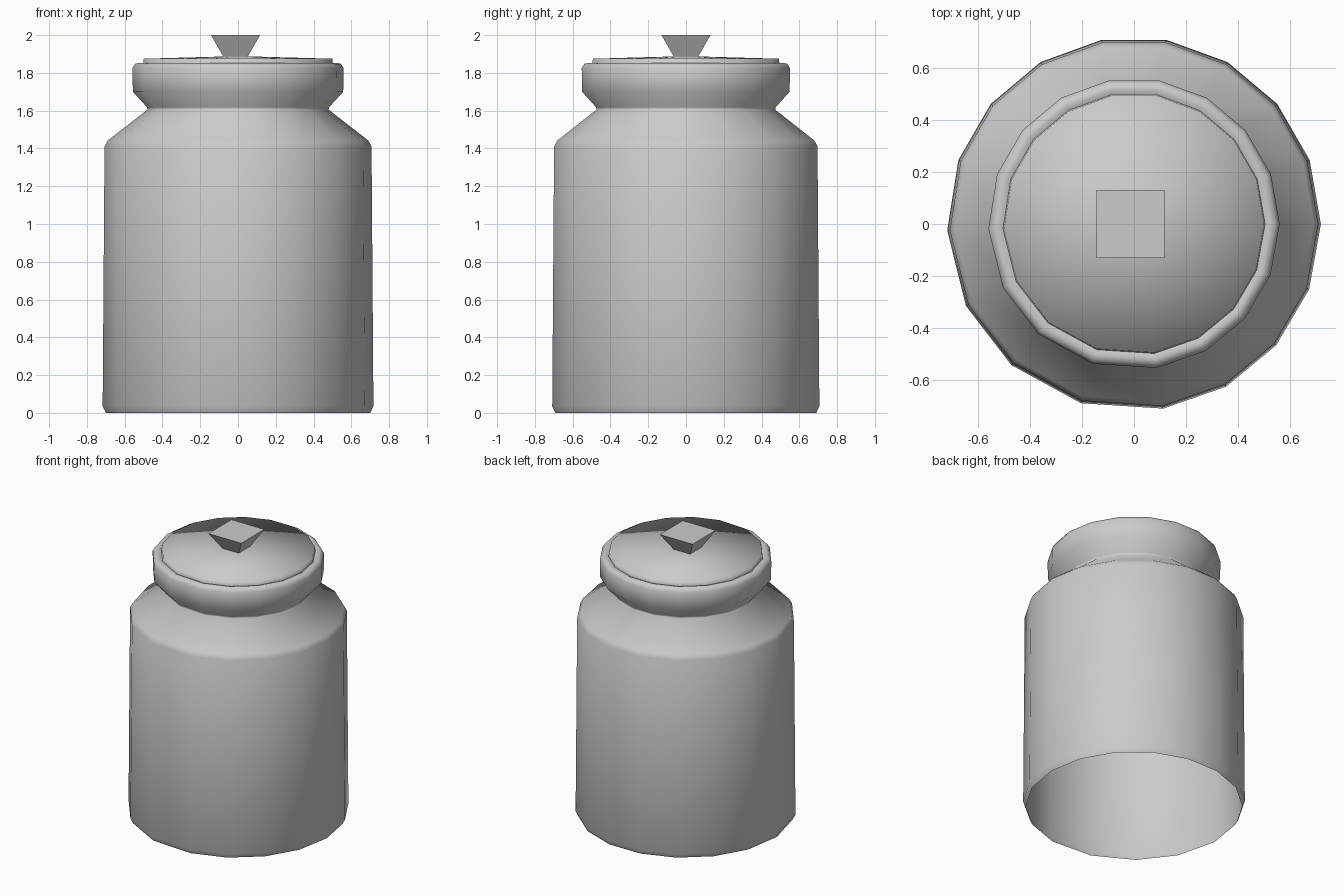
import bpy, bmesh
from math import radians, cos, sin

if "Cube" in bpy.data.objects:
    bpy.data.objects.remove(bpy.data.objects["Cube"])

# Slightly uneven 17-sided cross-section shared by jar and lid
ANGLES = [0, 20, 40, 60, 80, 100, 120, 140, 160, 182, 206, 229, 253.5, 279, 299.5, 319.5, 339.5]


def make_object(name, bm, smooth):
    bmesh.ops.recalc_face_normals(bm, faces=bm.faces)
    for f in bm.faces:
        f.smooth = smooth
    mesh = bpy.data.meshes.new(name)
    bm.to_mesh(mesh)
    bm.free()
    obj = bpy.data.objects.new(name, mesh)
    bpy.context.collection.objects.link(obj)
    return obj


def lathe(name, profile, tip=None):
    """Skin rings of (radius, z); optionally close onto a centre point."""
    bm = bmesh.new()
    rings = [[bm.verts.new((r * cos(radians(a)), r * sin(radians(a)), z)) for a in ANGLES]
             for r, z in profile]
    n = len(ANGLES)
    for lo, hi in zip(rings, rings[1:]):
        for i in range(n):
            j = (i + 1) % n
            bm.faces.new((lo[i], lo[j], hi[j], hi[i]))
    if tip is not None:
        c = bm.verts.new((0, 0, tip))
        for i in range(n):
            bm.faces.new((rings[-1][i], rings[-1][(i + 1) % n], c))
    return make_object(name, bm, True)


# Jar: open base, straight wall, sloped shoulder, pinched neck, rolled rim
lathe("jar_body", [(0.70, 0), (0.717, 0.035), (0.707, 1.41), (0.69, 1.442),
                   (0.48, 1.605), (0.482, 1.618), (0.557, 1.70), (0.559, 1.825),
                   (0.545, 1.848), (0.522, 1.853), (0.503, 1.845)])

# Lid: shallow disc seated inside the rim
lathe("lid", [(0.503, 1.845), (0.499, 1.875)], tip=1.889)

# Knob: inverted square frustum
bm = bmesh.new()
bmesh.ops.create_cube(bm, size=1)
for v in bm.verts:
    top = v.co.z > 0
    h = 0.13 if top else 0.062
    v.co = (-0.013 + (h if v.co.x > 0 else -h), (h if v.co.y > 0 else -h), 2.0 if top else 1.882)
make_object("lid_knob", bm, False)
